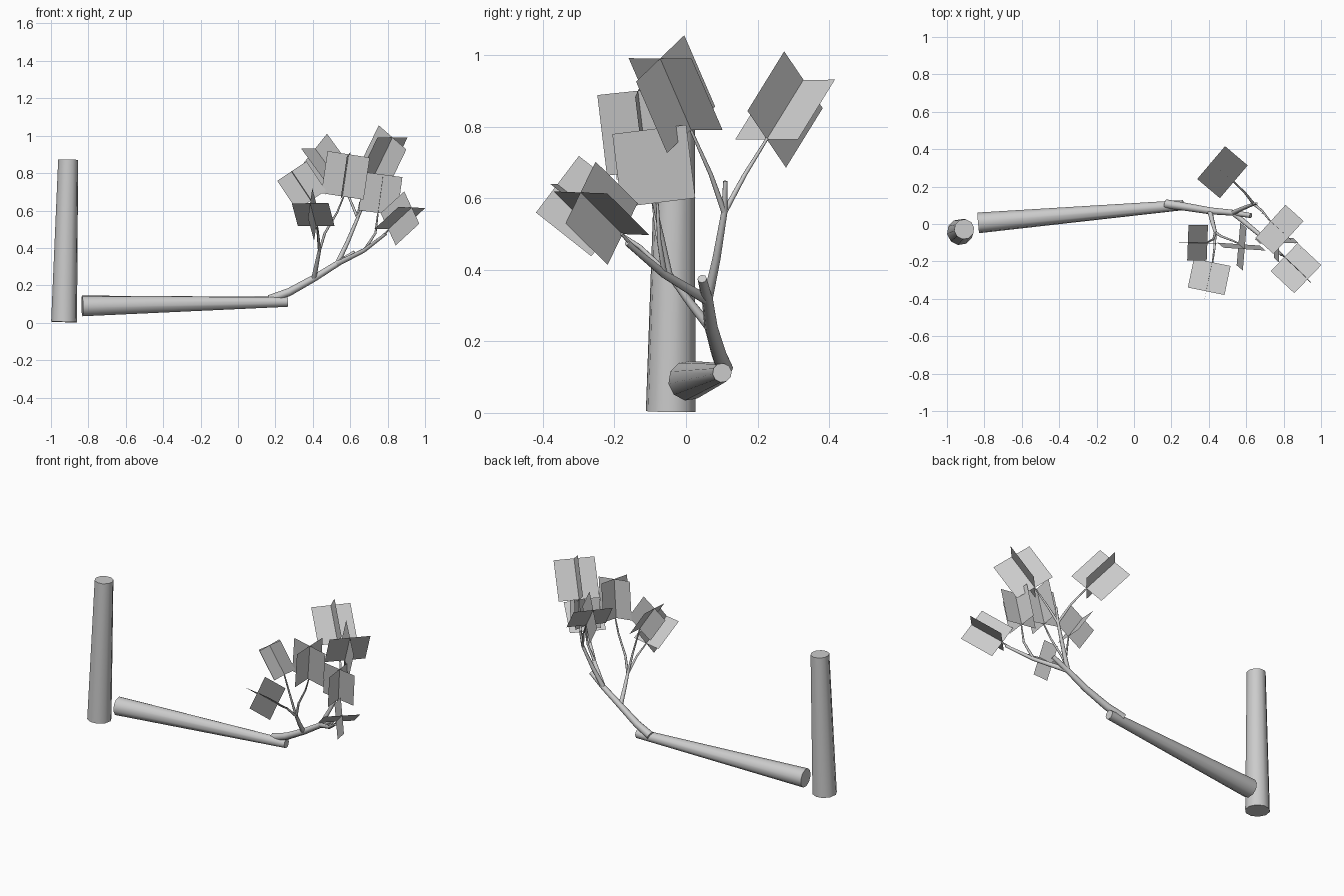
import bpy
import bmesh
from math import cos, sin, tau, radians
from mathutils import Vector

cube = bpy.data.objects.get("Cube")
if cube:
    bpy.data.objects.remove(cube)


def make_material(name, color):
    mat = bpy.data.materials.new(name)
    mat.use_nodes = True
    mat.diffuse_color = color
    mat.node_tree.nodes["Principled BSDF"].inputs["Base Color"].default_value = color
    return mat


GREY = make_material("plain grey", (0.6, 0.6, 0.6, 1))


def finish(name, bm, smooth):
    mesh = bpy.data.meshes.new(name)
    bm.to_mesh(mesh)
    bm.free()
    mesh.materials.append(GREY)
    obj = bpy.data.objects.new(name, mesh)
    bpy.context.collection.objects.link(obj)
    if smooth:
        bpy.ops.object.select_all(action="DESELECT")
        obj.select_set(True)
        bpy.context.view_layer.objects.active = obj
        bpy.ops.object.shade_smooth_by_angle(angle=radians(50))
    return obj


def tube(name, path, start, end, sides=8):
    """Capped tube along a path, tapering from the start to the end radius."""
    pts = [Vector(p) for p in path]
    last = len(pts) - 1
    bm = bmesh.new()
    rings = []
    side = None
    for i, p in enumerate(pts):
        along = (pts[min(i + 1, last)] - pts[max(i - 1, 0)]).normalized()
        side = side or along.orthogonal()
        side = (side - along * side.dot(along)).normalized()
        up = along.cross(side)
        r = start + (end - start) * i / last
        rings.append([bm.verts.new(p + r * (side * cos(tau * k / sides) + up * sin(tau * k / sides)))
                      for k in range(sides)])
    for a, b in zip(rings, rings[1:]):
        for k in range(sides):
            n = (k + 1) % sides
            bm.faces.new((a[k], a[n], b[n], b[k]))
    bm.faces.new(rings[0][::-1])
    bm.faces.new(rings[-1])
    return finish(name, bm, True)


def leaf_cross(name, centre, axis, across, size):
    """Two square cards crossing at right angles along the twig axis."""
    c = Vector(centre)
    a = Vector(axis).normalized()
    w = Vector(across)
    w = (w - a * w.dot(a)).normalized()
    h = size / 2
    bm = bmesh.new()
    for d in (w, a.cross(w)):
        bm.faces.new([bm.verts.new(c + h * (s * d + t * a))
                      for s, t in ((-1, -1), (1, -1), (1, 1), (-1, 1))])
    return finish(name, bm, False)


# Standing stump and fallen trunk
tube("standing_stump", [(-0.93, -0.043, 0.004), (-0.908, -0.028, 0.872)], 0.07, 0.054, 10)
tube("fallen_trunk", [(-0.833, 0.006, 0.09), (0.265, 0.101, 0.112)], 0.056, 0.027, 10)

# Main limb growing out of the trunk tip
fork = (0.53, 0.06, 0.315)
tube("main_limb", [(0.17, 0.108, 0.125), (0.275, 0.092, 0.165), (0.41, 0.07, 0.24),
                   fork, (0.625, 0.045, 0.375)], 0.024, 0.013)

# Rear branch: one fork to the back, one to the front, one stub
crook = (0.64, 0.107, 0.56)
tube("rear_branch", [fork, (0.585, 0.085, 0.43), crook, (0.655, 0.11, 0.648)], 0.014, 0.006)
tube("rear_twig", [crook, (0.595, 0.165, 0.667), (0.532, 0.227, 0.767)], 0.008, 0.004)
tube("upper_twig", [crook, (0.685, 0.07, 0.665), (0.73, 0.014, 0.79)], 0.008, 0.004)

# Outer branch with two twigs
elbow = (0.675, -0.06, 0.387)
tube("outer_branch", [fork, elbow, (0.79, -0.165, 0.475)], 0.015, 0.008)
tube("outer_twig", [(0.75, -0.13, 0.445), (0.81, -0.18, 0.5)], 0.006, 0.004)
tube("middle_twig", [elbow, (0.735, -0.075, 0.48), (0.748, -0.08, 0.585)], 0.008, 0.004)

# Inner branch splitting into three twigs
split = (0.435, -0.045, 0.385)
tube("inner_branch", [(0.405, 0.07, 0.235), (0.42, 0.01, 0.31), split], 0.014, 0.009)
tube("low_twig", [split, (0.43, -0.13, 0.465), (0.42, -0.205, 0.515)], 0.008, 0.004)
tube("left_twig", [split, (0.425, -0.08, 0.5), (0.39, -0.1, 0.655)], 0.008, 0.004)
tube("centre_twig", [split, (0.465, -0.065, 0.48), (0.53, -0.09, 0.59), (0.565, -0.107, 0.675)],
     0.008, 0.004)

# Leaf clusters: centre, twig axis, sideways direction, card size
leaf_cross("rear_leaves", (0.473, 0.277, 0.848), (-0.118, 0.1, 0.162), (0.152, 0.179, 0), 0.23)
leaf_cross("upper_leaves", (0.778, -0.029, 0.891), (0.097, -0.087, 0.201), (0.163, 0.178, 0), 0.238)
leaf_cross("outer_leaves", (0.866, -0.236, 0.558), (0.118, -0.11, 0.109), (0.16, 0.154, 0), 0.208)
leaf_cross("low_leaves", (0.402, -0.282, 0.578), (-0.033, -0.157, 0.124), (0.193, -0.037, 0), 0.2)
leaf_cross("centre_leaves", (0.575, -0.121, 0.788), (0.032, -0.026, 0.218), (0.235, -0.02, 0), 0.229)
leaf_cross("middle_leaves", (0.762, -0.09, 0.69), (0.027, -0.025, 0.2), (0.2, 0.0, 0), 0.208)
leaf_cross("left_leaves", (0.34, -0.1, 0.733), (-0.1, 0.0, 0.15), (0.01, 0.19, 0), 0.188)
